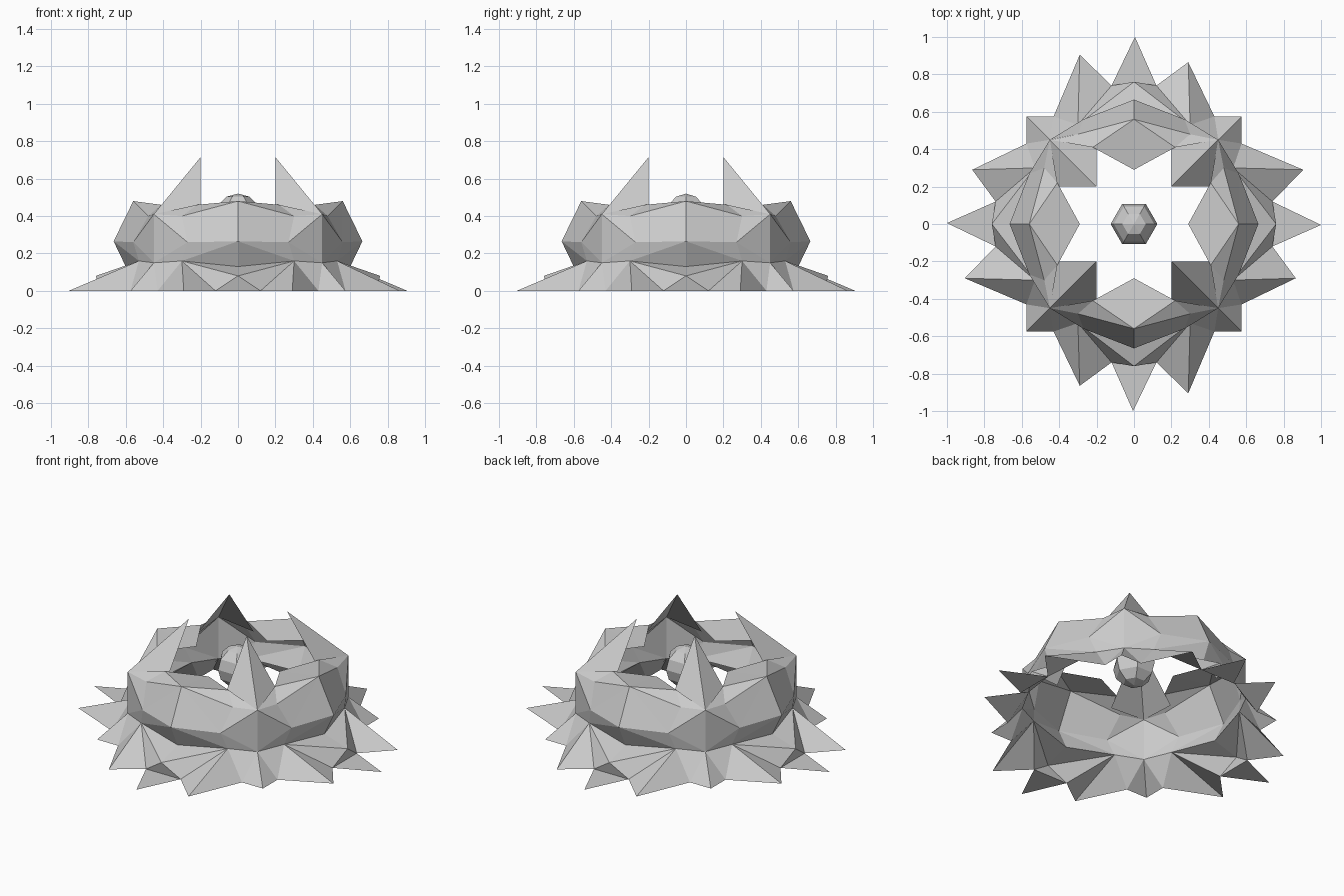
import bpy, bmesh
from math import pi
from mathutils import Matrix, Vector

if "Cube" in bpy.data.objects:
    bpy.data.objects.remove(bpy.data.objects["Cube"])


def sheet_object(name, faces):
    """Thin flat-shaded sheets for one quarter, spun four times round z."""
    bm = bmesh.new()
    for k in range(4):
        rot = Matrix.Rotation(k * pi / 2, 3, 'Z')
        for f in faces:
            bm.faces.new([bm.verts.new(rot @ Vector(p)) for p in f])
    bmesh.ops.remove_doubles(bm, verts=bm.verts, dist=0.0005)
    bmesh.ops.recalc_face_normals(bm, faces=bm.faces)
    me = bpy.data.meshes.new(name)
    bm.to_mesh(me)
    bm.free()
    ob = bpy.data.objects.new(name, me)
    bpy.context.collection.objects.link(ob)
    return ob


walls, skirt, spikes, rims, tongues = [], [], [], [], []
for s in (1, -1):
    def P(x, y, z):
        return (s * x, y, z)

    # Key points of half a side panel (front side)
    top, belly, tuck, lip = P(0, -.56, .48), P(0, -.665, .265), P(0, -.6, .13), P(0, -.76, .08)
    shoulder, waist, hip = P(.30, -.48, .40), P(.27, -.56, .26), P(.30, -.53, .16)
    corner_hi, corner_lo, foot = P(.45, -.45, .41), P(.45, -.45, .15), P(.575, -.575, 0)
    tip = P(.29, -.905 if s > 0 else -.865, 0)
    valley, notch = P(.12, -.74, 0), P(.43, -.575, 0)
    blade_side, blade_tip = P(.22, -.41, .46), P(0, -.29, .44)

    # Faceted side wall and corner post
    walls += [(top, belly, waist), (top, waist, shoulder), (belly, hip, waist),
              (belly, tuck, hip), (shoulder, waist, corner_hi),
              (waist, hip, corner_lo), (waist, corner_lo, corner_hi)]
    # Flared skirt with pointed leaves
    skirt += [(tuck, lip, hip), (hip, lip, valley), (hip, valley, tip),
              (hip, tip, notch), (hip, notch, corner_lo), (corner_lo, notch, foot)]
    # Tall inward spike on each corner
    spikes.append((P(.2, -.2, .715), corner_hi, P(.2, -.44, .39)))
    # Inward blade along the rim
    rims += [(top, blade_side, blade_tip), (top, shoulder, blade_side),
             (shoulder, corner_hi, blade_side)]

# Flat leaf on the ground with the small wall behind it
tongues += [((-.12, -.74, 0), (.12, -.74, 0), (-.005, -1, 0)),
            ((-.12, -.74, 0), (.12, -.74, 0), (0, -.76, .08))]

sheet_object("side_walls", walls)
sheet_object("leaf_skirt", skirt)
sheet_object("corner_spikes", spikes)
sheet_object("rim_blades", rims)
sheet_object("ground_leaves", tongues)

# Low-poly core floating in the middle
bpy.ops.mesh.primitive_uv_sphere_add(segments=6, ring_count=6, radius=.125,
                                     location=(0, 0, .395), rotation=(0, 0, pi / 6))
bpy.context.object.name = "core"
